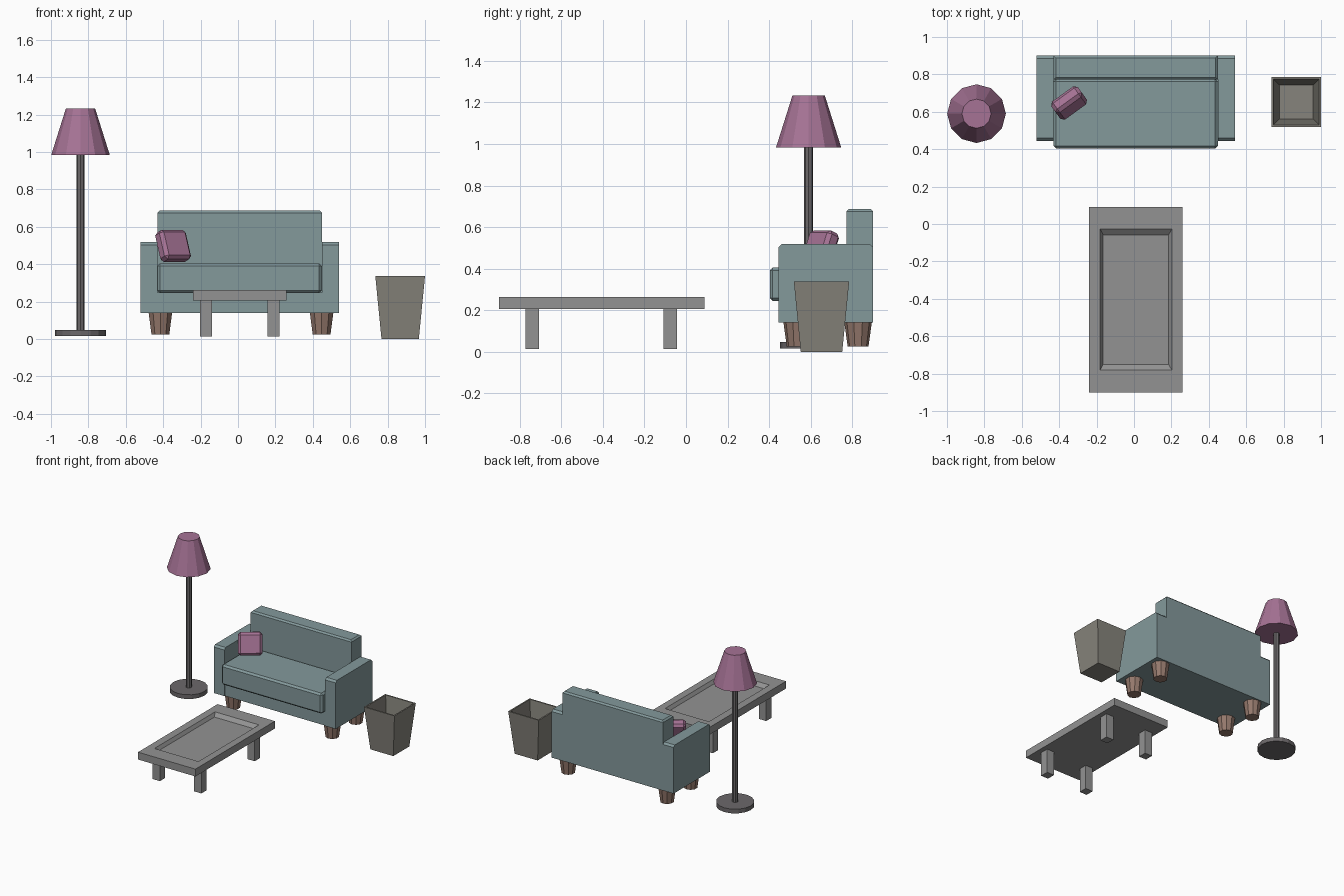
import bpy, bmesh, math
from mathutils import Matrix, Vector

if "Cube" in bpy.data.objects:
    bpy.data.objects.remove(bpy.data.objects["Cube"])


def material(name, rgb):
    m = bpy.data.materials.new(name)
    m.diffuse_color = (*rgb, 1)
    m.use_nodes = True
    m.node_tree.nodes["Principled BSDF"].inputs["Base Color"].default_value = m.diffuse_color
    return m


TEAL = material("teal_fabric", (0.23, 0.32, 0.33))
PINK = material("pink_fabric", (0.38, 0.17, 0.30))
WOOD = material("brown_wood", (0.30, 0.19, 0.15))
DARK = material("dark_metal", (0.15, 0.14, 0.145))
BIN = material("warm_grey", (0.24, 0.23, 0.20))
GREY = material("table_grey", (0.29, 0.29, 0.29))


def finish(name, bm, mat):
    bmesh.ops.recalc_face_normals(bm, faces=bm.faces)
    me = bpy.data.meshes.new(name)
    bm.to_mesh(me)
    bm.free()
    me.materials.append(mat)
    ob = bpy.data.objects.new(name, me)
    bpy.context.collection.objects.link(ob)
    return ob


def box_bm(x, y, z):
    bm = bmesh.new()
    bmesh.ops.create_cube(bm, size=1)
    for v in bm.verts:
        v.co = [r[0] + (c + 0.5) * (r[1] - r[0]) for c, r in zip(v.co, (x, y, z))]
    return bm


def box(name, x, y, z, mat, bevel=0, pick=lambda e: True):
    bm = box_bm(x, y, z)
    if bevel:
        bmesh.ops.bevel(bm, geom=[e for e in bm.edges if pick(e)], offset=bevel,
                        segments=1, affect='EDGES')
    return finish(name, bm, mat)


def cone(name, x, y, z0, z1, r0, r1, sides, mat):
    bm = bmesh.new()
    bmesh.ops.create_cone(bm, cap_ends=True, segments=sides, radius1=r0, radius2=r1,
                          depth=z1 - z0,
                          matrix=Matrix.Translation((x, y, (z0 + z1) / 2)))
    return finish(name, bm, mat)


def on_top(e, z):
    return all(abs(v.co.z - z) < 1e-4 for v in e.verts)


def along_x(e):
    return abs(e.verts[0].co.x - e.verts[1].co.x) > 1e-4


# sofa: base, back, arms, seat cushion, tapered legs
XL, XR = -0.43, 0.448
box("sofa_base", (XL, XR), (0.45, 0.775), (0.14, 0.25), TEAL)
box("sofa_back", (XL, XR), (0.772, 0.9), (0.14, 0.687), TEAL, 0.012,
    lambda e: on_top(e, 0.687))
for side, xs in (("left", (-0.522, XL)), ("right", (XR, 0.54))):
    box(side + "_arm", xs, (0.445, 0.9), (0.14, 0.518), TEAL, 0.015,
        lambda e: on_top(e, 0.518) and along_x(e))
box("seat_cushion", (XL, XR), (0.403, 0.775), (0.245, 0.405), TEAL, 0.014)
for i, x in enumerate((-0.415, 0.447)):
    for j, y in enumerate((0.535, 0.828)):
        cone(f"sofa_leg_{i}{j}", x, y, 0.025, 0.14, 0.05, 0.066, 10, WOOD)

# pillow leaning into the sofa corner
pillow = box("pillow", (-0.0875, 0.0875), (-0.038, 0.038), (-0.084, 0.084), PINK, 0.018)
pillow.matrix_world = (Matrix.Translation((-0.347, 0.647, 0.498))
                       @ Matrix.Rotation(math.radians(36), 4, 'Z')
                       @ Matrix.Rotation(math.radians(-21), 4, 'X'))

# floor lamp
LX, LY = -0.842, 0.59
cone("lamp_base", LX, LY, 0.015, 0.048, 0.137, 0.137, 16, DARK)
cone("lamp_pole", LX, LY, 0.045, 0.99, 0.022, 0.022, 8, DARK)
cone("lamp_shade", LX, LY, 0.983, 1.233, 0.157, 0.078, 12, PINK)


def sink_top(bm, outer, inner, depth_z):
    """Inset the top face to the outer rectangle, then sink it to the inner one."""
    top = max(bm.faces, key=lambda f: f.calc_center_median().z)
    for (x0, x1, y0, y1), z in ((outer, None), (inner, depth_z)):
        c = top.calc_center_median()
        bmesh.ops.inset_individual(bm, faces=[top], thickness=0.003)
        for v in top.verts:
            v.co = Vector((x0 if v.co.x < c.x else x1, y0 if v.co.y < c.y else y1,
                           v.co.z if z is None else z))


# coffee table with a recessed top
bm = box_bm((-0.241, 0.259), (-0.9, 0.09), (0.205, 0.263))
sink_top(bm, (-0.181, 0.202, -0.781, -0.027), (-0.165, 0.185, -0.75, -0.058), 0.238)
finish("table_top", bm, GREY)
for i, x in enumerate((-0.172, 0.19)):
    for j, y in enumerate((-0.74, -0.076)):
        box(f"table_leg_{i}{j}", (x - 0.032, x + 0.032), (y - 0.033, y + 0.033),
            (0.013, 0.207), GREY)

# waste bin: tapered open box with inner walls
BX, BY = 0.867, 0.652
bm = box_bm((BX - 0.133, BX + 0.133), (BY - 0.133, BY + 0.133), (0, 0.338))
for v in bm.verts:
    if v.co.z < 0.01:
        v.co.x = BX + (v.co.x - BX) * 0.75
        v.co.y = BY + (v.co.y - BY) * 0.75
sink_top(bm, (BX - 0.122, BX + 0.122, BY - 0.122, BY + 0.122),
         (BX - 0.09, BX + 0.09, BY - 0.09, BY + 0.09), 0.015)
finish("waste_bin", bm, BIN)
